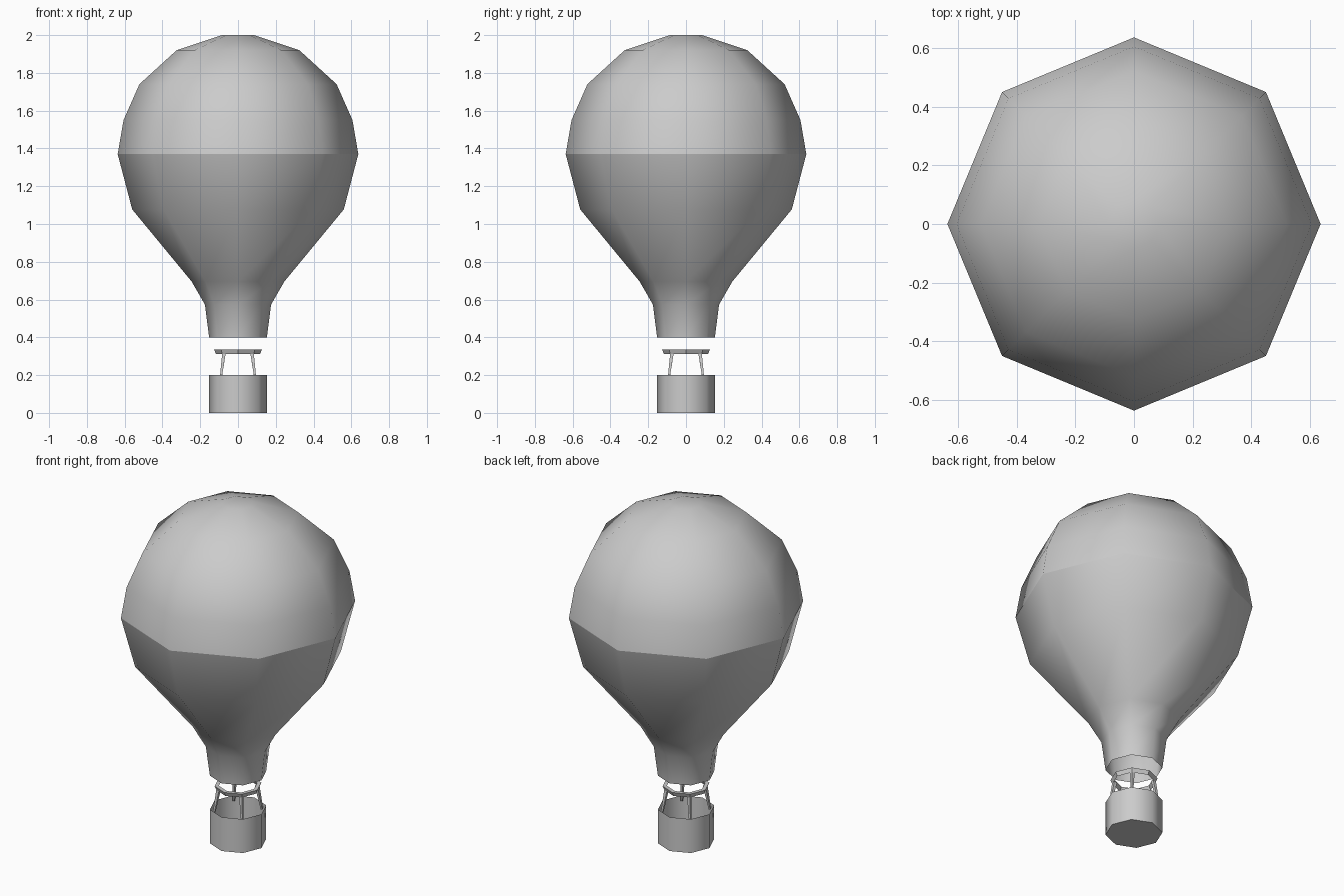
import bpy, bmesh
from math import sin, cos, radians
from mathutils import Vector

if "Cube" in bpy.data.objects:
    bpy.data.objects.remove(bpy.data.objects["Cube"])

SIDES = 8


def finish(name, bm, smooth=True, normals=True):
    if normals:
        bmesh.ops.recalc_face_normals(bm, faces=bm.faces)
    for f in bm.faces:
        f.smooth = smooth
    mesh = bpy.data.meshes.new(name)
    bm.to_mesh(mesh)
    bm.free()
    obj = bpy.data.objects.new(name, mesh)
    bpy.context.collection.objects.link(obj)
    return obj


def lathe(name, profile, cap_start=False, cap_end=False, loop=False, sharp=()):
    """Spin an (r, z) profile, listed bottom to top, into an eight-sided shell."""
    bm = bmesh.new()
    rings = [[bm.verts.new((r * cos(radians(45 * i)), r * sin(radians(45 * i)), z))
              for i in range(SIDES)] for r, z in profile]
    pairs = list(zip(rings, rings[1:]))
    if loop:
        pairs.append((rings[-1], rings[0]))
    for a, b in pairs:
        for i in range(SIDES):
            j = (i + 1) % SIDES
            bm.faces.new((a[i], a[j], b[j], b[i]))
    if cap_start:
        bm.faces.new(rings[0][::-1])
    if cap_end:
        bm.faces.new(rings[-1])
    for k in sharp:
        for i in range(SIDES):
            bm.edges.get((rings[k][i], rings[k][(i + 1) % SIDES])).smooth = False
    return finish(name, bm, normals=loop)


# Balloon envelope, open at the neck
lathe("envelope",
      [(0.153, 0.40), (0.175, 0.573), (0.245, 0.695), (0.56, 1.077), (0.637, 1.37),
       (0.606, 1.55), (0.522, 1.74), (0.325, 1.92), (0.085, 2.0)],
      cap_end=True, sharp=(4,))

# Basket, open at the top with a flat floor
lathe("basket", [(0.153, 0.0), (0.153, 0.2)], cap_start=True, sharp=(0,))

# Burner ring with a triangular section
ring = lathe("burner_ring", [(0.117, 0.312), (0.127, 0.336), (0.104, 0.336)], loop=True)
for p in ring.data.polygons:
    p.use_smooth = False

# Four tapered struts from the basket rim to the ring
for n in range(4):
    a = radians(45 + 90 * n)
    out = Vector((cos(a), sin(a), 0))
    low = out * 0.13 + Vector((0, 0, 0.18))
    high = out * 0.104 + Vector((0, 0, 0.322))
    axis = high - low
    bm = bmesh.new()
    bmesh.ops.create_cone(bm, cap_ends=True, segments=4, radius1=0.007,
                          radius2=0.013, depth=axis.length)
    bm.transform(axis.to_track_quat('Z', 'Y').to_matrix().to_4x4())
    bmesh.ops.translate(bm, verts=bm.verts, vec=(low + high) / 2)
    finish(f"strut_{n + 1}", bm, smooth=False)
